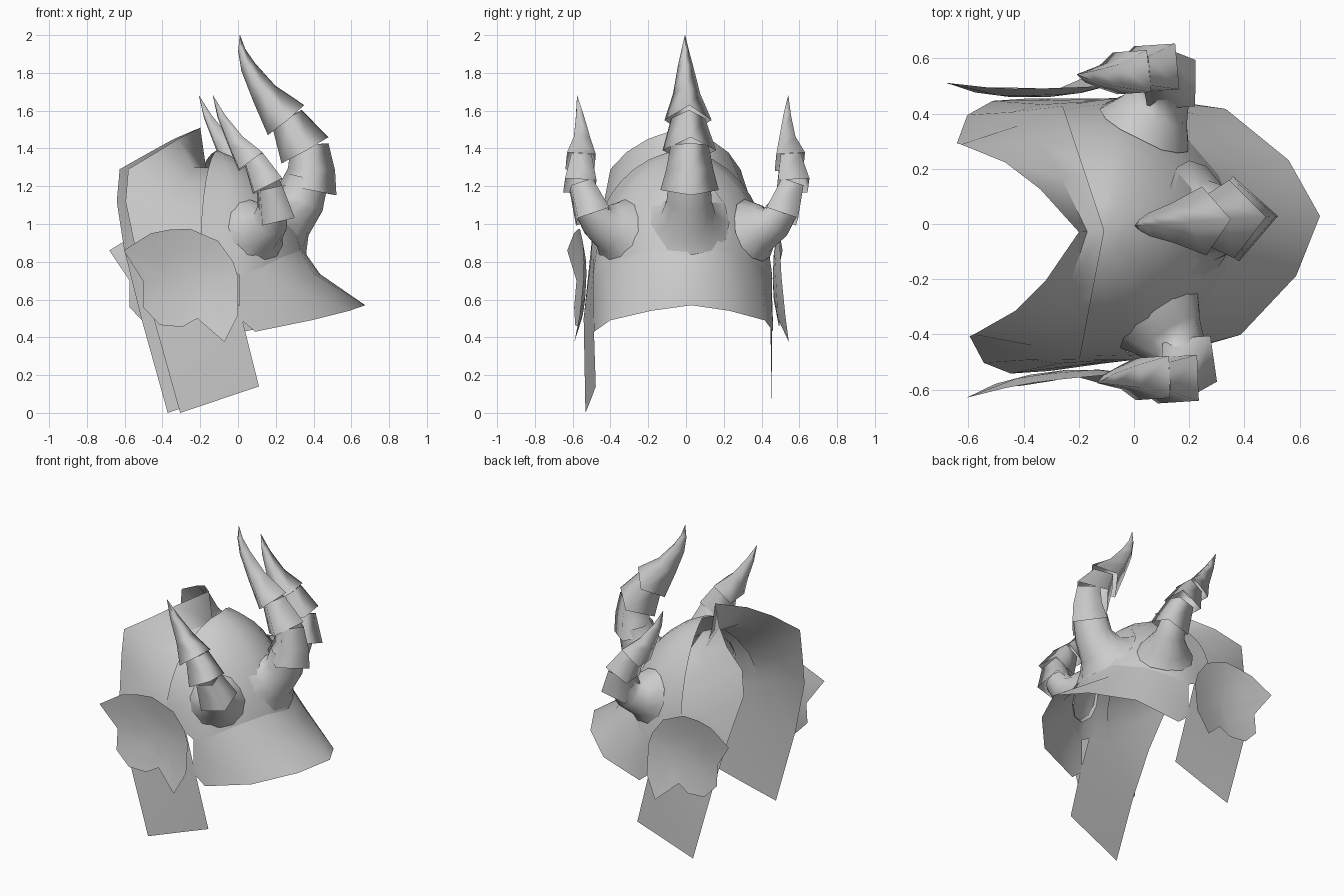
import bpy, bmesh, math
from mathutils import Vector

if "Cube" in bpy.data.objects:
    bpy.data.objects.remove(bpy.data.objects["Cube"])

steel = bpy.data.materials.new("grey steel")
steel.diffuse_color = (0.6, 0.6, 0.6, 1)
steel.use_nodes = True
steel.node_tree.nodes["Principled BSDF"].inputs["Base Color"].default_value = steel.diffuse_color
YAW = math.radians(3.8)


def build(name, verts, faces, mirror=True, angle=50, shift=-.016):
    """Mesh object, mirrored left to right, set at the helmet's slight turn."""
    me = bpy.data.meshes.new(name)
    ob = bpy.data.objects.new(name, me)
    bpy.context.collection.objects.link(ob)
    bm = bmesh.new()
    vs = [bm.verts.new(v) for v in verts]
    for f in faces:
        bm.faces.new([vs[i] for i in f])
    bmesh.ops.remove_doubles(bm, verts=bm.verts, dist=0.0005)
    bmesh.ops.recalc_face_normals(bm, faces=bm.faces)
    bm.to_mesh(me)
    bm.free()
    me.materials.append(steel)
    if mirror:
        m = ob.modifiers.new("mirror", 'MIRROR')
        m.use_axis = (False, True, False)
        m.merge_threshold = 0.001
    ob.rotation_euler.z = YAW
    ob.location.y = shift
    bpy.ops.object.select_all(action='DESELECT')
    ob.select_set(True)
    bpy.context.view_layer.objects.active = ob
    bpy.ops.object.shade_smooth_by_angle(angle=math.radians(angle))
    return ob


def sheet(name, rows, angle=50):
    """Open surface through rows of equally many points."""
    n = len(rows[0])
    verts = [p for r in rows for p in r]
    faces = [(i*n+j, i*n+j+1, (i+1)*n+j+1, (i+1)*n+j)
             for i in range(len(rows)-1) for j in range(n-1)]
    return build(name, verts, faces, True, angle)


def tube(name, path, sides, phase, mirror, seat=None):
    """Open tapered tube through (x, y, z, radius) rings.
    With a seat, the first ring is laid onto that object's surface."""
    pts = [Vector(p[:3]) for p in path]
    verts, faces = [], []
    for i, p in enumerate(pts):
        d = (pts[min(i+1, len(pts)-1)] - pts[max(i-1, 0)]).normalized()
        v = (Vector((0, 1, 0)) - d * d.y).normalized()
        u = v.cross(d)
        for k in range(sides):
            a = phase + k * math.tau / sides
            q = p + (u*math.cos(a) + v*math.sin(a)) * path[i][3]
            if seat and i == 0:
                side = -1 if q.y < 0 else 1
                q = seat.closest_point_on_mesh(Vector((q.x, abs(q.y), q.z)))[1].copy()
                q.y *= side
            verts.append(q)
    for i in range(len(pts)-1):
        for k in range(sides):
            k2 = (k+1) % sides
            faces.append((i*sides+k, i*sides+k2, (i+1)*sides+k2, (i+1)*sides+k))
    return build(name, verts, faces, mirror, 100, -.006)


# dome: arcs rising from the rim to the crown, flatter towards the back
rim = [(-.23, .46, .87), (-.12, .47, .78), (-.025, .475, .73), (.08, .44, .76),
       (.2, .33, .82), (.32, .17, .86), (.365, 0, .835)]
flat = [.1, .12, .15, .2, .3, .36, .38]
crown = Vector((-.11, 0, 1.39))
n, dv, df = 9, [], []
for (x, y, z), w in zip(rim, flat):
    for k in range(n):
        t = k / (n-1)
        c = math.cos(t*math.pi/2) * (1-w) + (1-t) * w
        s = math.sin(t*math.pi/2) * (1-w) + t * w
        dv.append((crown.x + (x-crown.x)*c, y*c, z + (crown.z-z)*s))
for i in range(len(rim)-1):
    for j in range(n-1):
        a, b = i*n+j, (i+1)*n+j
        df.append((a, n-1, b) if j == n-2 else (a, a+1, b+1, b))
dome = build("dome", dv, df)

# flared neck guard
sheet("neck_guard", [
    [(-.025, .475, .73), (-.025, .475, .6), (-.025, .475, .5)],
    [(.08, .44, .76), (.07, .465, .6), (.06, .475, .43)],
    [(.2, .33, .82), (.25, .4, .67), (.36, .41, .49)],
    [(.32, .17, .86), (.39, .21, .735), (.575, .21, .54)],
    [(.365, 0, .835), (.435, 0, .735), (.675, 0, .57)]])

# brow with a notched top edge, running down into the side flaps
sheet("brow_and_side_flap", [
    [(-.11, 0, 1.30), (-.17, 0, 1.30), (-.2, 0, 1.51)],
    [(-.13, .2, 1.25), (-.25, .2, 1.30), (-.33, .165, 1.45)],
    [(-.15, .34, 1.12), (-.31, .33, 1.22), (-.45, .27, 1.38)],
    [(-.19, .42, 1.0), (-.39, .4, 1.08), (-.605, .345, 1.29)],
    [(-.22, .46, .87), (-.41, .45, .98), (-.62, .35, 1.12)],
    [(-.08, .47, .76), (-.3, .47, .8), (-.575, .45, .87)],
    [(-.01, .474, .5), (-.25, .482, .5), (-.48, .495, .5)],
    [(.08, .468, .14), (-.13, .48, .07), (-.34, .495, 0)]])

# dished ear plates
outline = [(-.645, .86), (-.5, .95), (-.4, .97), (-.29, .975), (-.14, .91),
           (-.06, .8), (-.035, .72), (-.035, .52), (-.11, .375), (-.25, .5),
           (-.33, .455), (-.45, .465), (-.54, .56), (-.54, .7)]
cx, cz, m = -.28, .72, len(outline)
pv, pf = [(cx, .495, cz)], []
for s in (.5, 1):
    for x, z in outline:
        dx, dz = (x-cx)*s, (z-cz)*s
        pv.append((cx+dx, .495 + .5*(dx*dx+dz*dz), cz+dz))
for k in range(m):
    k2 = (k+1) % m
    pf += [(0, 1+k, 1+k2), (1+k, 1+m+k, 1+m+k2, 1+k2)]
build("ear_plate", pv, pf)

# centre horn: root spreading over the dome, then three overlapping sections
tube("centre_horn_root", [(.2, 0, 1.0, .21), (.28, 0, 1.05, .145),
     (.34, 0, 1.12, .12), (.37, 0, 1.24, .11)], 12, 0, False, dome)
for i, path in enumerate([
        [(.37, 0, 1.18, .155), (.39, 0, 1.29, .125), (.38, 0, 1.42, .1)],
        [(.355, 0, 1.39, .142), (.26, 0, 1.56, .09)],
        [(.255, 0, 1.55, .125), (.14, 0, 1.69, .072), (.055, 0, 1.83, .042),
         (.02, 0, 1.92, .02), (.01, 0, 2.0, .001)]]):
    tube(f"centre_horn_section_{i+1}", path, 4, 0, False)

# side horns
tube("side_horn_root", [(.08, .36, .98, .19), (.1, .41, .98, .13),
     (.14, .47, 1.01, .095), (.15, .52, 1.09, .08)], 12, 0, True, dome)
for i, path in enumerate([
        [(.17, .5, 1.04, .125), (.13, .56, 1.21, .085)],
        [(.12, .565, 1.2, .118), (.045, .555, 1.35, .075)],
        [(.03, .555, 1.33, .108), (-.05, .545, 1.44, .06),
         (-.125, .55, 1.57, .028), (-.17, .56, 1.68, .001)]]):
    tube(f"side_horn_section_{i+1}", path, 4, math.pi/4, True)
